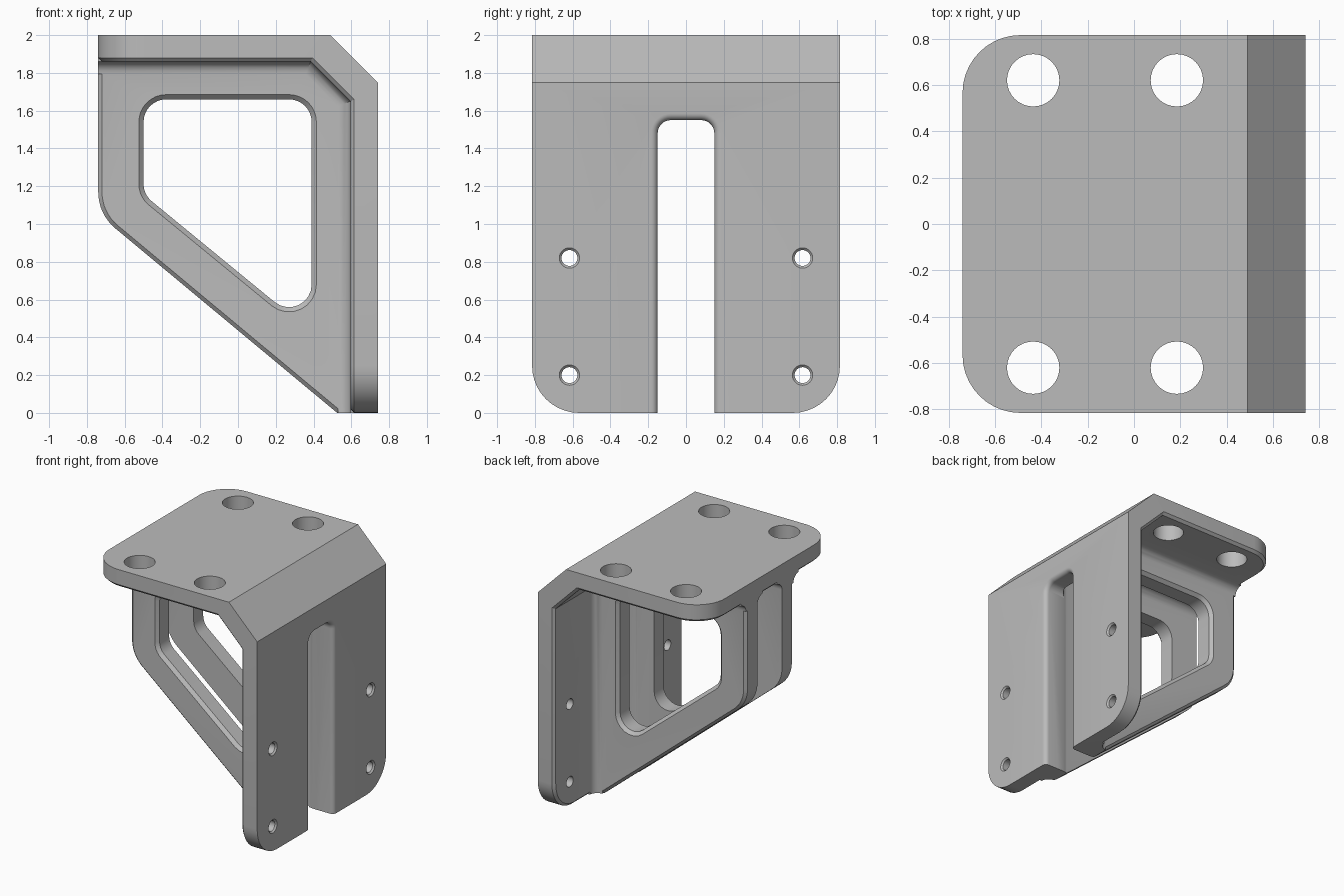
import bpy, bmesh, math
from mathutils import Vector

if "Cube" in bpy.data.objects:
    bpy.data.objects.remove(bpy.data.objects["Cube"], do_unlink=True)

grey = bpy.data.materials.new("light_grey")
grey.use_nodes = True
grey.diffuse_color = (0.5, 0.5, 0.5, 1)
grey.node_tree.nodes["Principled BSDF"].inputs["Base Color"].default_value = (0.5, 0.5, 0.5, 1)

HALF, RIB_IN, RIB_OUT, BEVEL, FILLET = 0.815, 0.155, 0.30, 0.02, 0.065
INNER_L = [(-0.74, 1.86), (0.385, 1.86), (0.595, 1.65), (0.595, 0)]
PLACE = {"x": lambda u, v, w: (w, u, v),
         "y": lambda u, v, w: (u, w, v),
         "z": lambda u, v, w: (u, v, w)}


def finish(name, bm):
    bmesh.ops.remove_doubles(bm, verts=bm.verts[:], dist=1e-5)
    bmesh.ops.recalc_face_normals(bm, faces=bm.faces[:])
    mesh = bpy.data.meshes.new(name)
    bm.to_mesh(mesh)
    bm.free()
    mesh.materials.append(grey)
    obj = bpy.data.objects.new(name, mesh)
    bpy.context.collection.objects.link(obj)
    return obj


def loft_rings(name, rings):
    bm = bmesh.new()
    loops = [[bm.verts.new(p) for p in ring] for ring in rings]
    n = len(loops[0])
    for a, b in zip(loops, loops[1:]):
        for i in range(n):
            j = (i + 1) % n
            bm.faces.new((a[i], a[j], b[j], b[i]))
    bm.faces.new(loops[0])
    bm.faces.new(loops[-1])
    return finish(name, bm)


def rounded(corners, off=0.0, steps=8):
    """Counter-clockwise outline of (u, v, radius) corners, grown by off."""
    out = []
    for i, (u, v, r) in enumerate(corners):
        p = Vector((u, v))
        d0 = (p - Vector(corners[i - 1][:2])).normalized()
        d1 = (Vector(corners[(i + 1) % len(corners)][:2]) - p).normalized()
        n0, n1 = Vector((d0.y, -d0.x)), Vector((d1.y, -d1.x))
        mitre = (n0 + n1) / (1 + n0.dot(n1))
        if r == 0:
            out.append(p + mitre * off)
            continue
        centre = p - mitre * r
        a0, turn = math.atan2(n0.y, n0.x), n0.angle(n1)
        for k in range(steps + 1):
            a = a0 + turn * k / steps
            out.append(centre + Vector((math.cos(a), math.sin(a))) * (r + off))
    return out


def loft(name, axis, corners, levels):
    """Stack the outline along an axis; levels are (position, growth)."""
    return loft_rings(name, [[PLACE[axis](p.x, p.y, w) for p in rounded(corners, off)]
                             for w, off in levels])


def round_hole(name, axis, u, v, r, levels):
    square = [(u - r, v - r, r), (u + r, v - r, r), (u + r, v + r, r), (u - r, v + r, r)]
    return loft(name, axis, square, levels)


def fillet_strip(name, side, face, grow):
    """Concave fillet swept along the inside of the plates, beside a rib face."""
    arc = [math.pi / 2 * k / 6 for k in range(7)]
    section = [(-0.02, -0.03), (-0.02, FILLET)]
    section += [(FILLET * (1 - math.cos(a)), FILLET * (1 - math.sin(a))) for a in arc]
    section += [(FILLET, -0.03)]
    k = math.tan(math.pi / 8)
    (x0, z0), (x1, z1), (x2, z2), (x3, z3) = INNER_L
    rings = []
    for x, z, dx, dz in ((x0, z0, 0, 1), (x1, z1, k, 1), (x2, z2, 1, k), (x3, z3, 1, 0)):
        rings.append([(x - dx * d, side * (face + grow * y), z - dz * d) for d, y in section])
    return loft_rings(name, rings)


def combine(target, other, operation):
    mod = target.modifiers.new(operation, "BOOLEAN")
    mod.operation, mod.object, mod.solver = operation, other, "EXACT"
    bpy.context.view_layer.objects.active = target
    bpy.ops.object.modifier_apply(modifier=mod.name)
    bpy.data.objects.remove(other, do_unlink=True)


# Folded top and mounting plates, rounded free corners, chamfered inner rim
outline = [(-0.74, 2), (0.49, 2), (0.74, 1.75), (0.74, 0)] + INNER_L[::-1]
bm = bmesh.new()
front = [bm.verts.new((x, -HALF, z)) for x, z in outline]
back = [bm.verts.new((x, HALF, z)) for x, z in outline]
bm.faces.new(front)
bm.faces.new(back)
for i in range(len(outline)):
    j = (i + 1) % len(outline)
    bm.faces.new((front[i], front[j], back[j], back[i]))
bmesh.ops.recalc_face_normals(bm, faces=bm.faces[:])
corners = []
for e in bm.edges:
    a, b = e.verts[0].co, e.verts[1].co
    if abs(a.y - b.y) < 0.01 and (max(a.x, b.x) < -0.7 or max(a.z, b.z) < 0.01):
        corners.append(e)
bmesh.ops.bevel(bm, geom=corners, offset=0.25, segments=10, profile=0.5, affect="EDGES")
bm.normal_update()


def is_inner(f):
    c, n = f.calc_center_median(), f.normal
    return abs(n.y) < 0.1 and n.x < 0.1 and n.z < 0.1 and c.z > 0.1 and c.x > -0.7


rim = [e for e in bm.edges if sum(is_inner(f) for f in e.link_faces) == 1]
bmesh.ops.bevel(bm, geom=rim, offset=BEVEL, segments=1, affect="EDGES")
bracket = finish("bracket", bm)

# Pair of side ribs with chamfered outlines, blended into the plates
rib = [(-0.74, 1.052, 0.25), (0.525, 0, 0), (0.67, 0, 0), (0.67, 1.72, 0),
       (0.45, 1.93, 0), (-0.74, 1.93, 0)]
for side in (-1, 1):
    levels = [(side * RIB_IN, 0), (side * (RIB_OUT - BEVEL), 0), (side * RIB_OUT, -BEVEL)]
    combine(bracket, loft("rib", "y", rib, levels), "UNION")
    combine(bracket, fillet_strip("outer_fillet", side, RIB_OUT, 1), "UNION")
    combine(bracket, fillet_strip("inner_fillet", side, RIB_IN, -1), "UNION")

# Window through both ribs, flared at the outer faces
window = [(-0.5, 1.156, 0.12), (0.39, 0.426, 0.12), (0.39, 1.66, 0.12), (-0.5, 1.66, 0.12)]
flare = [(-RIB_OUT - 0.02, 0.045), (-RIB_OUT + 0.025, 0),
         (RIB_OUT - 0.025, 0), (RIB_OUT + 0.02, 0.045)]
combine(bracket, loft("window", "y", window, flare), "DIFFERENCE")

# Slot in the mounting plate with a rounded outer lip
slot = [(-0.15, -0.2, 0), (0.15, -0.2, 0), (0.15, 1.55, 0.07), (-0.15, 1.55, 0.07)]
lip = 0.035
levels = [(0.45, 0)]
for k in range(7):
    a = math.pi / 2 * k / 6
    levels.append((0.74 - lip + lip * math.sin(a), lip * (1 - math.cos(a))))
levels.append((0.8, lip))
combine(bracket, loft("slot", "x", slot, levels), "DIFFERENCE")

# Bolt holes in the top plate, countersunk screw holes in the mounting plate
for side in (-1, 1):
    for x in (-0.435, 0.185):
        hole = round_hole("bolt_hole", "z", x, side * 0.62, 0.113, [(1.8, 0), (2.1, 0)])
        combine(bracket, hole, "DIFFERENCE")
    for z in (0.2, 0.82):
        hole = round_hole("screw_hole", "x", side * 0.617, z, 0.042,
                          [(0.5, 0), (0.728, 0), (0.758, 0.03)])
        combine(bracket, hole, "DIFFERENCE")

bpy.ops.object.select_all(action="DESELECT")
bracket.select_set(True)
bpy.context.view_layer.objects.active = bracket
bpy.ops.object.shade_smooth_by_angle(angle=math.radians(25))
